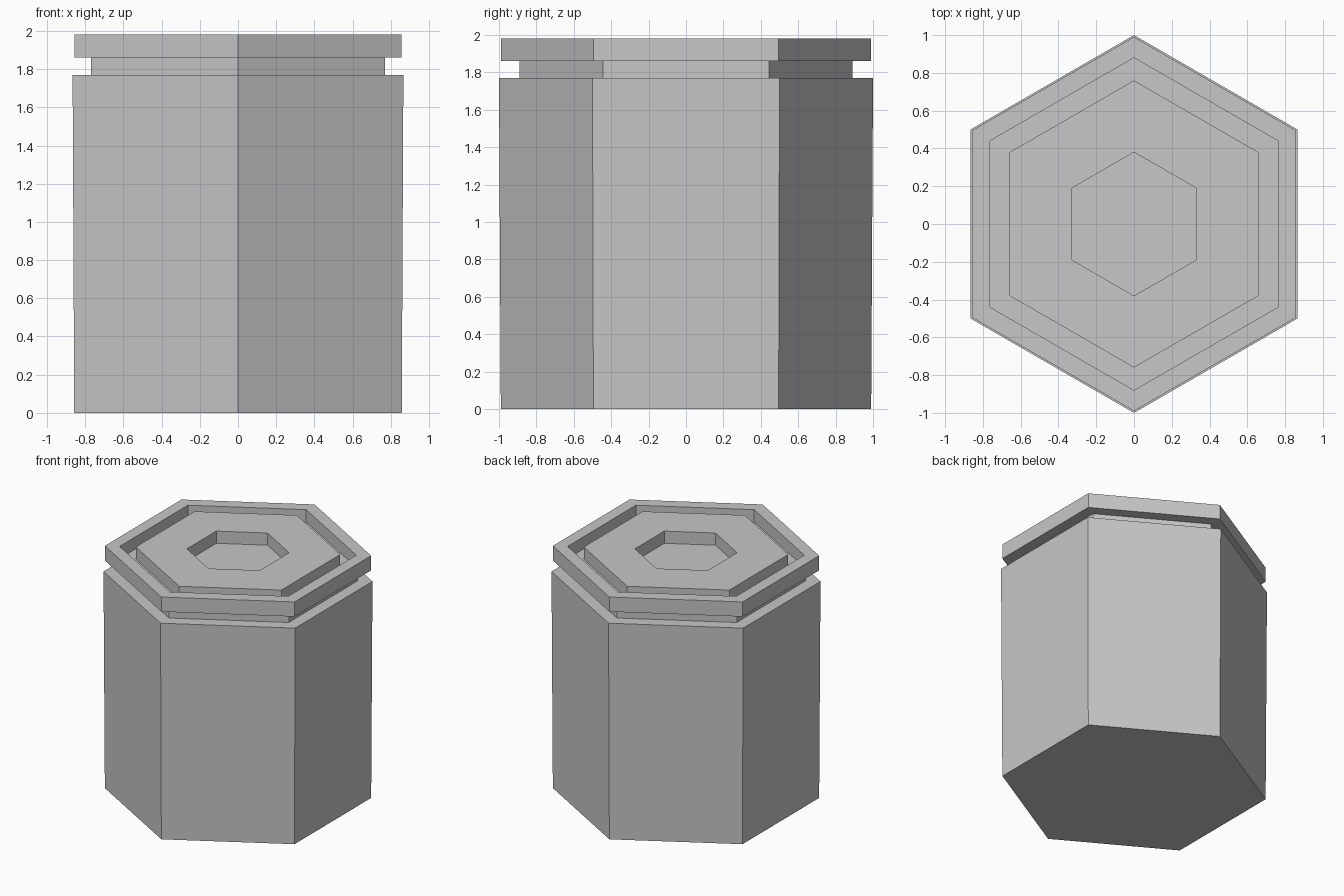
import bpy
import bmesh
from math import cos, sin, pi

SIDES = 6

cube = bpy.data.objects.get("Cube")
if cube:
    bpy.data.objects.remove(cube, do_unlink=True)

grey = bpy.data.materials.new("plain grey")
grey.use_nodes = True
colour = (0.57, 0.57, 0.57, 1)
grey.diffuse_color = colour
grey.node_tree.nodes["Principled BSDF"].inputs["Base Color"].default_value = colour


def hex_part(name, profile, cap_start=False, cap_end=False):
    """Sweep (corner radius, height) points round z as a flat-sided hexagon."""
    bm = bmesh.new()
    rings = []
    for radius, z in profile:
        angles = [pi / 2 + 2 * pi * i / SIDES for i in range(SIDES)]
        rings.append([bm.verts.new((radius * cos(a), radius * sin(a), z)) for a in angles])
    for low, high in zip(rings, rings[1:]):
        for i in range(SIDES):
            j = (i + 1) % SIDES
            bm.faces.new((low[i], low[j], high[j], high[i]))
    if cap_start:
        bm.faces.new(rings[0][::-1])
    if cap_end:
        bm.faces.new(rings[-1])
    mesh = bpy.data.meshes.new(name)
    bm.to_mesh(mesh)
    bm.free()
    mesh.materials.append(grey)
    obj = bpy.data.objects.new(name, mesh)
    bpy.context.collection.objects.link(obj)
    return obj


# Slightly flared container with a flat shoulder
hex_part("container_body", [(0.99, 0), (1.0, 1.77), (0.89, 1.77)], cap_start=True)

# Narrow neck below the lid
hex_part("neck", [(0.89, 1.77), (0.89, 1.86)])

# Lid: overhanging rim, channel, raised panel and central recess
hex_part("lid", [
    (0.89, 1.86), (0.99, 1.86), (0.99, 1.98), (0.88, 1.98),
    (0.88, 1.88), (0.76, 1.88), (0.76, 1.98),
    (0.38, 1.98), (0.38, 1.88),
], cap_end=True)
